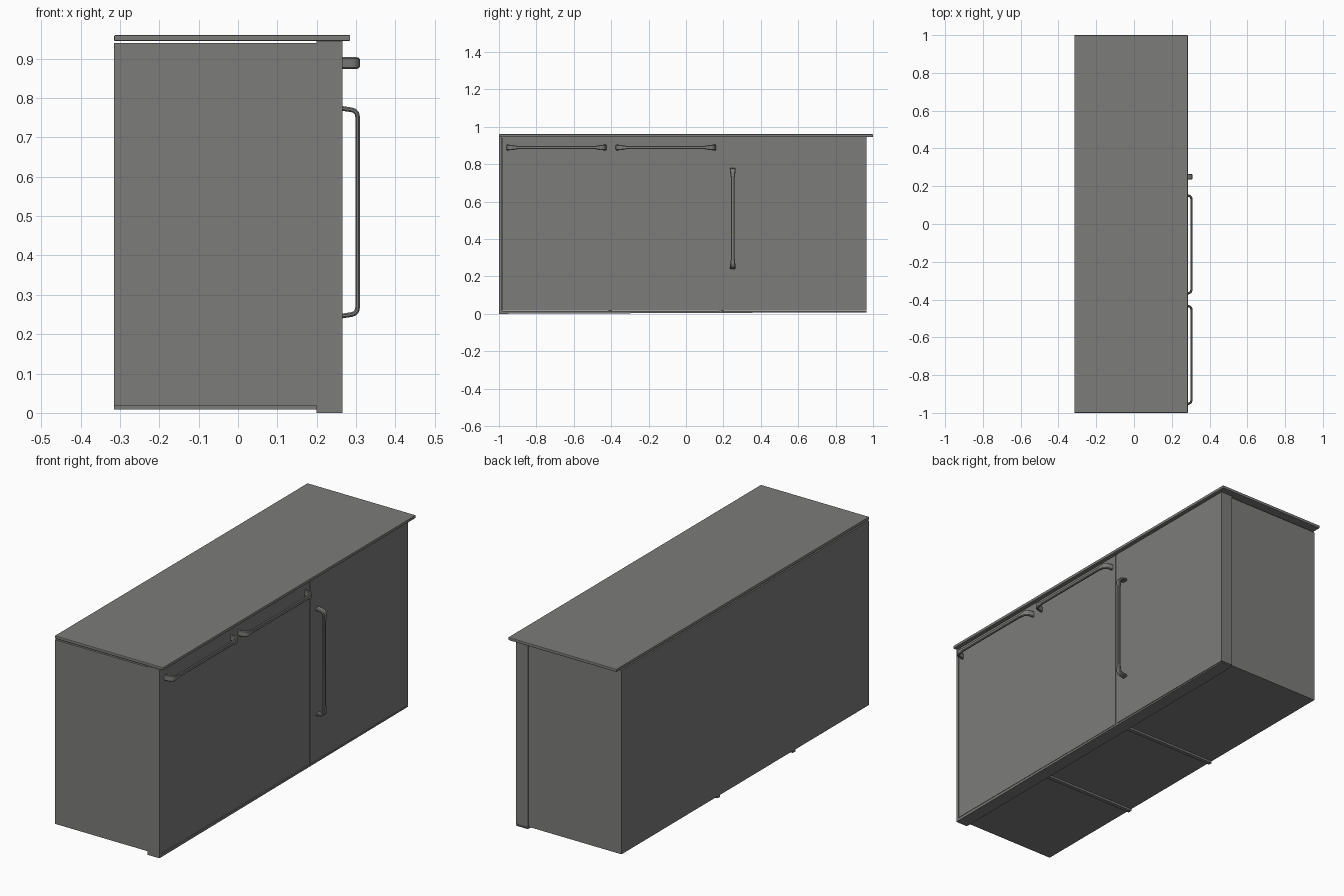
import bpy, bmesh
from mathutils import Vector

if "Cube" in bpy.data.objects:
    bpy.data.objects.remove(bpy.data.objects["Cube"])

grey = bpy.data.materials.new("warm_grey")
grey.diffuse_color = (0.2, 0.2, 0.193, 1)
grey.use_nodes = True
grey.node_tree.nodes["Principled BSDF"].inputs["Base Color"].default_value = grey.diffuse_color


def finish(name, bm):
    bmesh.ops.recalc_face_normals(bm, faces=bm.faces)
    mesh = bpy.data.meshes.new(name)
    bm.to_mesh(mesh)
    bm.free()
    mesh.materials.append(grey)
    ob = bpy.data.objects.new(name, mesh)
    bpy.context.collection.objects.link(ob)
    return ob


def box(name, x, y, z, drop=0.0):
    """Box from ranges; drop raises the bottom at the +y end for a slight taper."""
    bm = bmesh.new()
    bmesh.ops.create_cube(bm, size=1)
    for v in bm.verts:
        c = v.co
        hi_y, low = c.y > 0, c.z < 0
        v.co = (x[c.x > 0], y[hi_y], z[c.z > 0] + (drop if hi_y and low else 0))
    return finish(name, bm)


def handle(name, centre, half, axis):
    """Bar handle: octagonal section swept along a bent path, wide at both feet."""
    t = 0.006
    # distance from door, distance from handle end, full width
    end = [(-0.002, 0.006, 0.030), (0.024, 0.010, 0.030), (0.032, 0.013, 0.030),
           (0.037, 0.019, 0.029), (0.039, 0.028, 0.027), (0.039, 0.042, 0.024),
           (0.039, 0.058, 0.018)]
    pts = [(d, -half + u, w) for d, u, w in end]
    pts += [(d, -u, w) for d, u, w in reversed(pts)]
    along = Vector(axis)
    out = Vector((1, 0, 0))
    side = out.cross(along)
    bm = bmesh.new()
    rings = []
    for i, (d, u, w) in enumerate(pts):
        a, b = pts[max(i - 1, 0)], pts[min(i + 1, len(pts) - 1)]
        tangent = (out * (b[0] - a[0]) + along * (b[1] - a[1])).normalized()
        normal = tangent.cross(side)
        h, c = w / 2, 0.0035
        section = [(h, t - c), (h - c, t), (c - h, t), (-h, t - c),
                   (-h, c - t), (c - h, -t), (h - c, -t), (h, c - t)]
        p = Vector(centre) + out * d + along * u
        rings.append([bm.verts.new(p + side * s + normal * n) for s, n in section])
    for r, q in zip(rings, rings[1:]):
        for k in range(8):
            bm.faces.new((r[k], r[(k + 1) % 8], q[(k + 1) % 8], q[k]))
    bm.faces.new(rings[0])
    bm.faces.new(rings[-1])
    ob = finish(name, bm)
    ob.data.shade_smooth()
    bpy.context.view_layer.objects.active = ob
    ob.select_set(True)
    bpy.ops.object.shade_smooth_by_angle(angle=0.6)
    ob.select_set(False)


# Worktop with softly eased edges
top = box("worktop", (-0.315, 0.285), (-1, 1), (0.945, 0.96))
bev = top.modifiers.new("eased_edge", "BEVEL")
bev.width, bev.segments = 0.003, 2

# Cabinet carcass, leaving a thin shadow gap under the worktop
box("cabinet_body", (-0.315, 0.2), (-1, 0.96), (0.018, 0.94))

# Runners below the cabinet dividers
for i, y in enumerate((-0.405, 0.19)):
    box(f"bottom_runner_{i + 1}", (-0.315, 0.2), (y - 0.01, y + 0.01), (0.008, 0.018))

# Front frame: end panel, sill, divider
box("front_end_panel", (0.2, 0.265), (-1, -0.984), (0, 0.945))
box("front_sill", (0.2, 0.265), (-0.984, 0.965), (0, 0.014), 0.008)
box("front_divider", (0.2, 0.262), (0.178, 0.19), (0.014, 0.945))

# Door panels
box("wide_door", (0.2, 0.264), (-0.981, 0.178), (0.017, 0.945))
box("narrow_door", (0.2, 0.265), (0.19, 0.965), (0.017, 0.945))

# Handles
handle("wide_door_handle_1", (0.265, -0.693, 0.889), 0.268, (0, 1, 0))
handle("wide_door_handle_2", (0.265, -0.108, 0.889), 0.268, (0, 1, 0))
handle("narrow_door_handle", (0.265, 0.25, 0.51), 0.27, (0, 0, 1))
